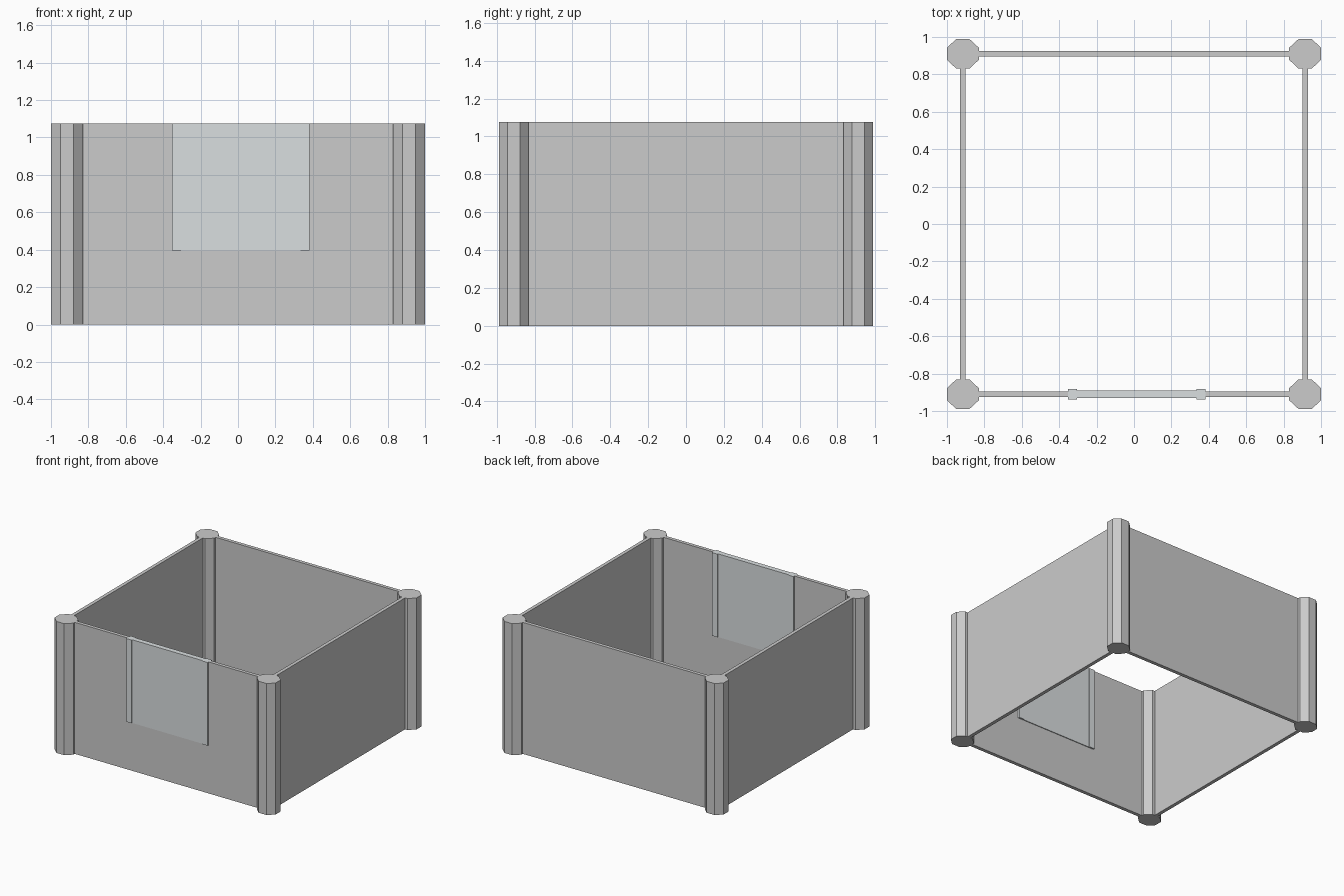
import bpy, bmesh, math
from mathutils import Vector

if "Cube" in bpy.data.objects:
    bpy.data.objects.remove(bpy.data.objects["Cube"])

H = 1.075               # common height
CX, CY = 0.915, 0.910   # corner post centres
RX, RY = 0.085, 0.079   # corner post half widths
T = 0.0145              # wall half thickness
SILL = 0.395            # bottom of the front panel
GX0, GX1, JAMB = -0.354, 0.382, 0.048


def extrude(name, points, offset):
    """Extrude a flat outline along an offset vector."""
    bm = bmesh.new()
    face = bm.faces.new([bm.verts.new(p) for p in points])
    res = bmesh.ops.extrude_face_region(bm, geom=[face])
    verts = [g for g in res["geom"] if isinstance(g, bmesh.types.BMVert)]
    bmesh.ops.translate(bm, verts=verts, vec=Vector(offset))
    bmesh.ops.recalc_face_normals(bm, faces=bm.faces)
    me = bpy.data.meshes.new(name)
    bm.to_mesh(me)
    bm.free()
    ob = bpy.data.objects.new(name, me)
    bpy.context.collection.objects.link(ob)
    return ob


def box(name, x0, x1, y0, y1, z0, z1):
    outline = [(x0, y0, z0), (x1, y0, z0), (x1, y1, z0), (x0, y1, z0)]
    return extrude(name, outline, (0, 0, z1 - z0))


# Octagonal corner posts
k = 1 / math.cos(math.pi / 8)
for sx, xn in ((-1, "left"), (1, "right")):
    for sy, yn in ((-1, "front"), (1, "back")):
        ring = []
        for i in range(8):
            a = math.pi / 8 + i * math.pi / 4
            ring.append((sx * CX + RX * k * math.cos(a),
                         sy * CY + RY * k * math.sin(a), 0))
        extrude(f"{yn}_{xn}_post", ring, (0, 0, H))

# Plain walls, ending just inside the posts
ex, ey = CX - RX + 0.005, CY - RY + 0.005
for s, n in ((-1, "left"), (1, "right")):
    box(f"{n}_wall", s * CX - T, s * CX + T, -ey, ey, 0, H)
box("back_wall", -ex, ex, CY - T, CY + T, 0, H)

# Front wall with a notch for the panel
profile = [(-ex, 0), (ex, 0), (ex, H), (GX1, H), (GX1, SILL),
           (GX0, SILL), (GX0, H), (-ex, H)]
extrude("front_wall", [(x, -CY - T, z) for x, z in profile], (0, 2 * T, 0))

# Tinted panel and its two thicker jambs
tint = bpy.data.materials.new("panel_tint")
tint.diffuse_color = (0.70, 0.735, 0.745, 1)
tint.use_nodes = True
tint.node_tree.nodes["Principled BSDF"].inputs["Base Color"].default_value = tint.diffuse_color
a, b = GX0 + JAMB, GX1 - JAMB
for name, x0, x1, t in (("left_jamb", GX0, a, 0.028),
                        ("front_panel", a, b, 0.021),
                        ("right_jamb", b, GX1, 0.028)):
    box(name, x0, x1, -CY - t, -CY + t, SILL, H).data.materials.append(tint)
